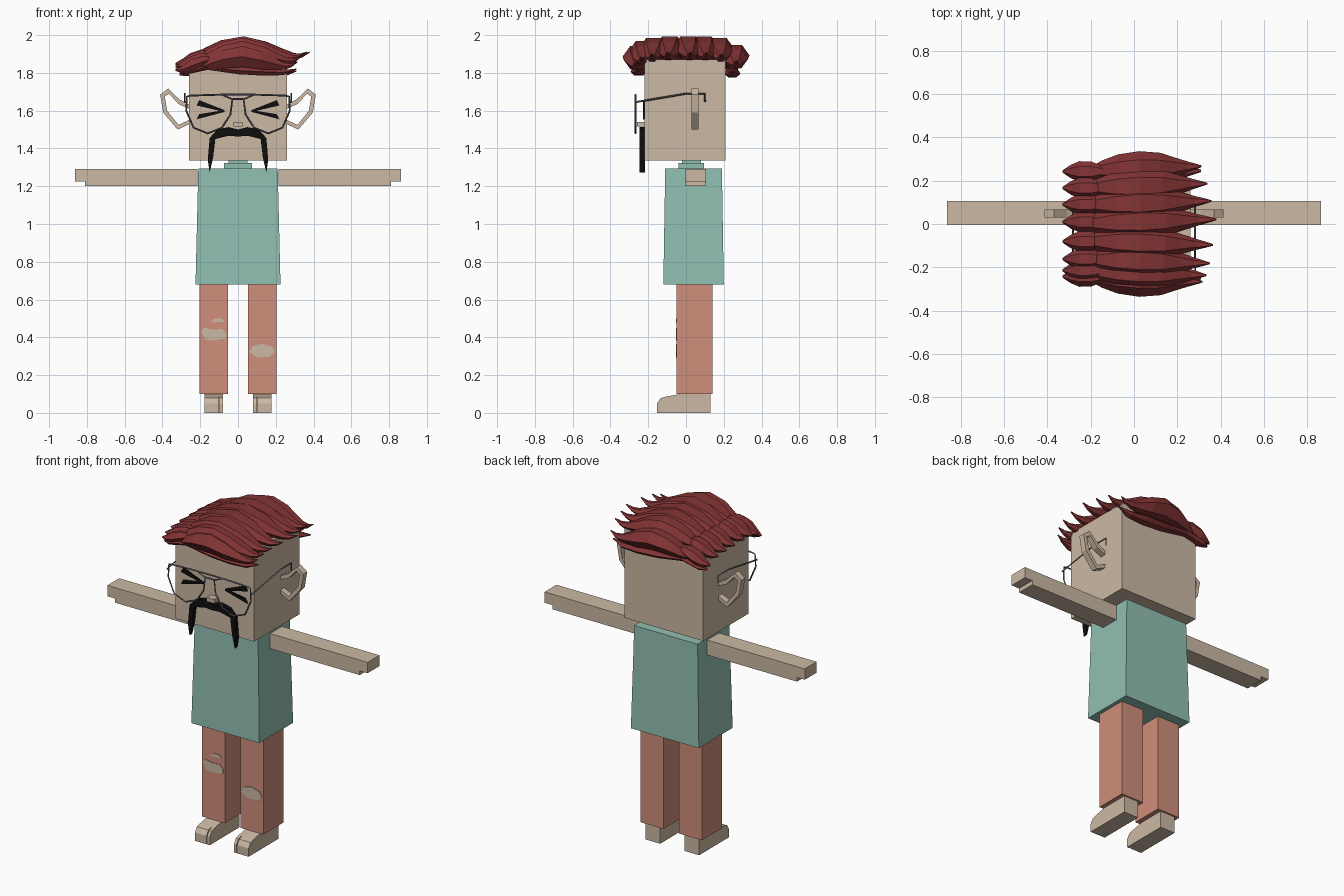
import bpy
import bmesh
from math import cos, sin, pi

default_cube = bpy.data.objects.get("Cube")
if default_cube:
    bpy.data.objects.remove(default_cube, do_unlink=True)


def to_linear(value):
    value /= 255
    return value / 12.92 if value <= 0.04 else ((value + 0.055) / 1.055) ** 2.4


def material(name, *rgb):
    colour = [to_linear(v) for v in rgb] + [1]
    mat = bpy.data.materials.new(name)
    mat.use_nodes = True
    mat.diffuse_color = colour
    shader = next(n for n in mat.node_tree.nodes if n.type == "BSDF_PRINCIPLED")
    shader.inputs["Base Color"].default_value = colour
    return mat


skin = material("skin", 203, 185, 164)
teal = material("teal_shirt", 145, 192, 179)
coral = material("coral_trousers", 208, 142, 123)
red = material("dark_red_hair", 132, 52, 53)
black = material("black", 14, 14, 14)
grey = material("grey_wire", 100, 100, 108)


def finish(name, bm, mat):
    bmesh.ops.recalc_face_normals(bm, faces=bm.faces)
    mesh = bpy.data.meshes.new(name)
    bm.to_mesh(mesh)
    bm.free()
    mesh.materials.append(mat)
    obj = bpy.data.objects.new(name, mesh)
    bpy.context.collection.objects.link(obj)
    return obj


def loft(name, rings, mat):
    """Skin a closed solid through rings with equal point counts."""
    bm = bmesh.new()
    loops = [[bm.verts.new(p) for p in ring] for ring in rings]
    count = len(loops[0])
    for a, b in zip(loops, loops[1:]):
        for i in range(count):
            j = (i + 1) % count
            bm.faces.new((a[i], a[j], b[j], b[i]))
    bm.faces.new(loops[0])
    bm.faces.new(loops[-1])
    return finish(name, bm, mat)


def plate(name, outline, front, back, mat, side=1):
    """Extrude an x-z outline along y."""
    return loft(name, [[(side * x, y, z) for x, z in outline] for y in (front, back)], mat)


def side_profile(name, outline, inner, outer, mat, side):
    """Extrude a y-z outline along x."""
    return loft(name, [[(side * x, y, z) for y, z in outline] for x in (inner, outer)], mat)


def rect(x0, x1, y0, y1, z):
    return [(x0, y0, z), (x1, y0, z), (x1, y1, z), (x0, y1, z)]


def box(name, xs, ys, zs, mat):
    return loft(name, [rect(*xs, *ys, z) for z in zs], mat)


def wire(name, points, closed=False):
    curve = bpy.data.curves.new(name, "CURVE")
    curve.dimensions = "3D"
    curve.bevel_depth = 0.005
    curve.bevel_resolution = 0
    curve.use_fill_caps = True
    spline = curve.splines.new("POLY")
    spline.points.add(len(points) - 1)
    for target, p in zip(spline.points, points):
        target.co = (*p, 1)
    spline.use_cyclic_u = closed
    curve.materials.append(grey)
    obj = bpy.data.objects.new(name, curve)
    bpy.context.collection.objects.link(obj)
    bpy.ops.object.select_all(action="DESELECT")
    obj.select_set(True)
    bpy.context.view_layer.objects.active = obj
    bpy.ops.object.convert(target="MESH")


# Head, neck and shirt
box("head", (-0.26, 0.26), (-0.22, 0.21), (1.335, 1.87), skin)
box("collar", (-0.075, 0.075), (-0.04, 0.095), (1.29, 1.322), teal)
box("neck_band", (-0.05, 0.05), (-0.02, 0.08), (1.32, 1.337), teal)
loft("shirt", [rect(-0.225, 0.225, -0.12, 0.2, 0.68),
               rect(-0.21, 0.21, -0.11, 0.19, 1.295)], teal)

# Outlines shared by the left and right parts
arm_outline = [(0.215, 1.2), (0.81, 1.2), (0.81, 1.225), (0.862, 1.225),
               (0.862, 1.29), (0.215, 1.29)]
ear_outline = [(0.255, 1.63), (0.31, 1.66), (0.37, 1.717), (0.412, 1.685),
               (0.396, 1.59), (0.32, 1.5), (0.255, 1.53), (0.255, 1.552),
               (0.315, 1.525), (0.375, 1.6), (0.388, 1.675), (0.365, 1.69),
               (0.315, 1.635), (0.255, 1.608)]
heel_outline = [(0.13, 0), (0.13, 0.1), (-0.03, 0.1), (-0.11, 0.085), (-0.11, 0)]
toe_outline = [(-0.11, 0), (-0.11, 0.085), (-0.135, 0.078), (-0.153, 0.05), (-0.153, 0)]
lens_outline = [(0.25, 1.68), (0.085, 1.685), (0.03, 1.66), (0.04, 1.58), (0.085, 1.51),
                (0.16, 1.48), (0.235, 1.51), (0.274, 1.6), (0.27, 1.675)]
moustache_outline = [(0, 1.5), (0.05, 1.513), (0.11, 1.5), (0.15, 1.455), (0.16, 1.34),
                     (0.15, 1.273), (0.132, 1.35), (0.12, 1.45), (0.05, 1.467), (0, 1.463)]

for side, label in ((1, "left"), (-1, "right")):
    # Limbs
    plate(label + "_arm", arm_outline, -0.005, 0.107, skin, side)
    box(label + "_leg", (side * 0.052, side * 0.203), (-0.05, 0.14), (0.1, 0.69), coral)
    side_profile(label + "_foot", heel_outline, 0.08, 0.178, skin, side)
    side_profile(label + "_big_toe", toe_outline, 0.08, 0.097, skin, side)
    side_profile(label + "_small_toes", toe_outline, 0.102, 0.178, skin, side)

    # Face
    plate(label + "_ear", ear_outline, 0.03, 0.066, skin, side)
    plate(label + "_moustache", moustache_outline, -0.245, -0.218, black, side)
    for part, outer in (("upper", 1.642), ("lower", 1.568)):
        stroke = [(0.072, 1.593), (0.22, outer - 0.014), (0.205, outer + 0.014), (0.072, 1.603)]
        plate(f"{label}_{part}_eye_stroke", stroke, -0.227, -0.219, black, side)

    # Glasses
    wire(label + "_lens_rim", [(side * x, -0.268, z) for x, z in lens_outline], True)
    temple = [(-0.268, 1.645), (0, 1.69), (0.1, 1.69), (0.1, 1.645)]
    wire(label + "_temple", [(side * 0.27, -0.268, 1.645)] +
         [(side * 0.282, y, z) for y, z in temple])

for part, half, z in (("upper", 0.085, 1.685), ("lower", 0.03, 1.662)):
    wire(part + "_bridge", [(-half, -0.268, z), (half, -0.268, z)])
box("nose", (-0.025, 0.025), (-0.26, -0.215), (1.515, 1.54), skin)

# Torn knees
rips = {
    "right_knee_rip": [(-0.196, 0.43), (-0.18, 0.45), (-0.13, 0.44), (-0.085, 0.445),
                       (-0.06, 0.418), (-0.065, 0.393), (-0.15, 0.382), (-0.175, 0.393)],
    "right_thigh_rip": [(-0.143, 0.478), (-0.127, 0.5), (-0.085, 0.5), (-0.07, 0.483)],
    "left_knee_rip": [(0.058, 0.323), (0.08, 0.355), (0.127, 0.366), (0.18, 0.35),
                      (0.195, 0.323), (0.17, 0.297), (0.105, 0.292)],
}
for name, outline in rips.items():
    plate(name, outline, -0.054, -0.049, skin)


# Hair: tapered faceted locks running across the head
def lock(name, path, y, drop=0.0, stretch=1.0, width=1.25, sway=0.0):
    rings = []
    for x, z, radius in path:
        middle = y + sway * x
        rings.append([(x * stretch, middle + radius * width * cos(pi * k / 3),
                       z - drop + radius * sin(pi * k / 3)) for k in range(6)])
    loft(name, rings, red)


swept = [(-0.25, 1.875, 0.01), (-0.18, 1.9, 0.035), (-0.09, 1.925, 0.055), (0.03, 1.938, 0.064),
         (0.15, 1.918, 0.055), (0.23, 1.9, 0.036), (0.3, 1.887, 0.02), (0.34, 1.892, 0.012),
         (0.38, 1.91, 0.003)]
tuft = [(-0.15, 1.905, 0.02), (-0.2, 1.893, 0.036), (-0.26, 1.872, 0.038),
        (-0.3, 1.855, 0.025), (-0.34, 1.85, 0.004)]
fringe = [(-0.31, 1.8, 0.004), (-0.27, 1.808, 0.018), (-0.16, 1.83, 0.016), (0, 1.812, 0.022),
          (0.14, 1.806, 0.024), (0.24, 1.802, 0.016), (0.31, 1.82, 0.003)]

rows = [(-0.255, 0.052, 0.83), (-0.225, 0.025, 0.88), (-0.17, 0.008, 0.92), (-0.085, 0.0, 0.96),
        (0.01, 0.0, 1.0), (0.095, 0.002, 0.94), (0.175, 0.01, 0.89), (0.255, 0.045, 0.82)]
for number, (y, drop, stretch) in enumerate(rows, 1):
    lock(f"swept_lock_{number}", swept, y, drop, stretch, sway=0.03 if y > 0 else -0.03)
    lock(f"side_tuft_{number}", tuft, y * 0.95, drop * 0.7, 0.97)
lock("front_fringe", fringe, -0.25, width=1.8)
lock("back_fringe", fringe, 0.245, drop=0.01, width=1.8)
